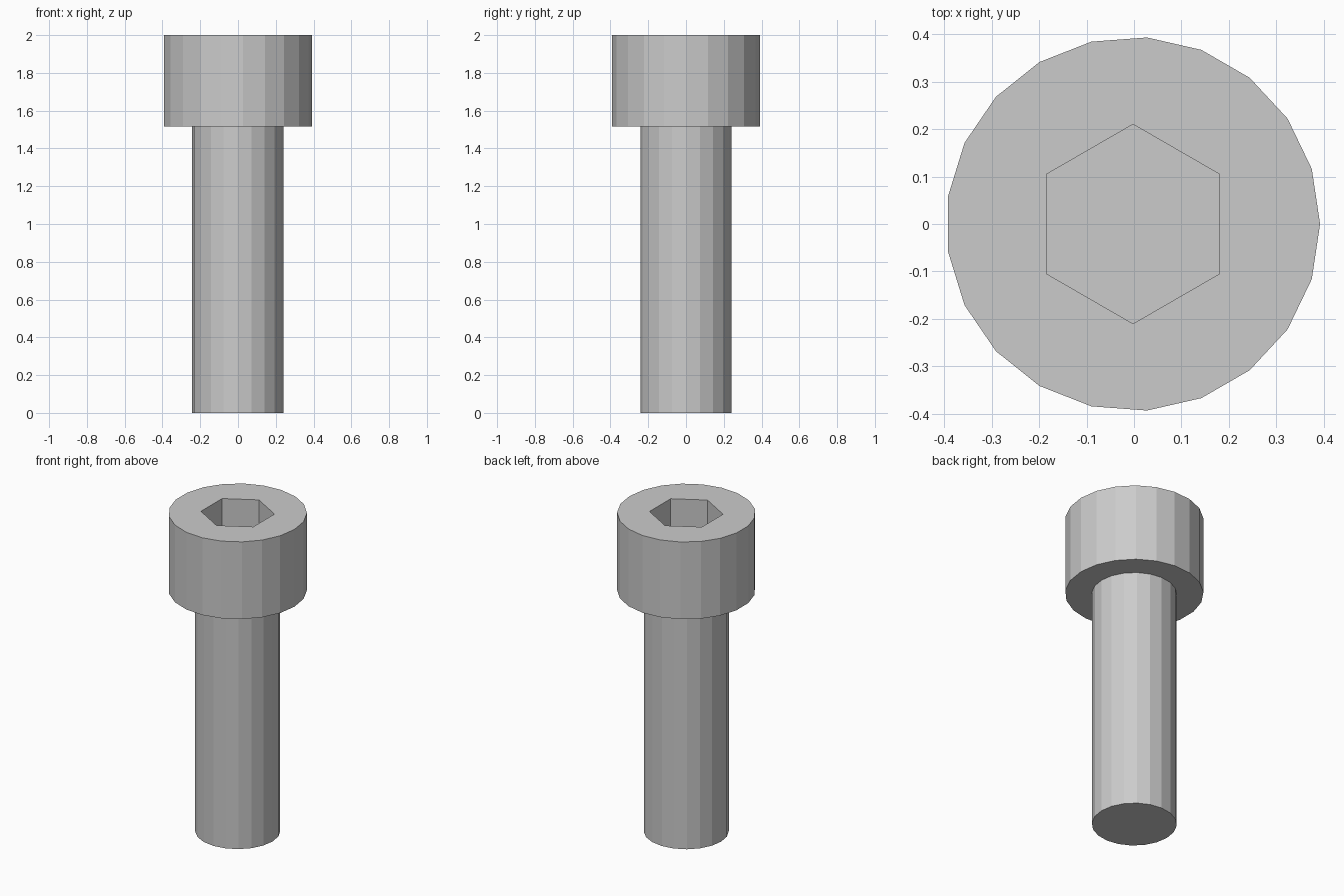
import bpy
import math

cube = bpy.data.objects.get("Cube")
if cube:
    bpy.data.objects.remove(cube, do_unlink=True)

HEIGHT = 2.0
UNDER_HEAD = 1.515
SOCKET_DEPTH = 0.242
OFFSET_X = -0.002

steel = bpy.data.materials.new("grey_steel")
steel.use_nodes = True
colour = (0.6, 0.6, 0.6, 1.0)
steel.diffuse_color = colour
steel.node_tree.nodes["Principled BSDF"].inputs["Base Color"].default_value = colour


def prism(name, sides, radius, bottom, top, first_angle=0.0):
    """Upright prism with one corner at first_angle from +x."""
    bpy.ops.mesh.primitive_cylinder_add(
        vertices=sides, radius=radius, depth=top - bottom,
        location=(OFFSET_X, 0, (bottom + top) / 2),
        rotation=(0, 0, first_angle - math.pi / 2))
    part = bpy.context.object
    part.name = name
    part.data.materials.append(steel)
    return part


# Round shank and wider head
prism("shank", 20, 0.242, 0, UNDER_HEAD)
head = prism("head", 21, 0.394, UNDER_HEAD, HEIGHT)

# Hexagonal drive socket cut into the head
cutter = prism("socket_cutter", 6, 0.21, HEIGHT - SOCKET_DEPTH, HEIGHT + 0.1, math.pi / 2)
cutter.hide_render = True
cutter.hide_viewport = True
socket = head.modifiers.new("hex_socket", "BOOLEAN")
socket.operation = "DIFFERENCE"
socket.solver = "EXACT"
socket.object = cutter
